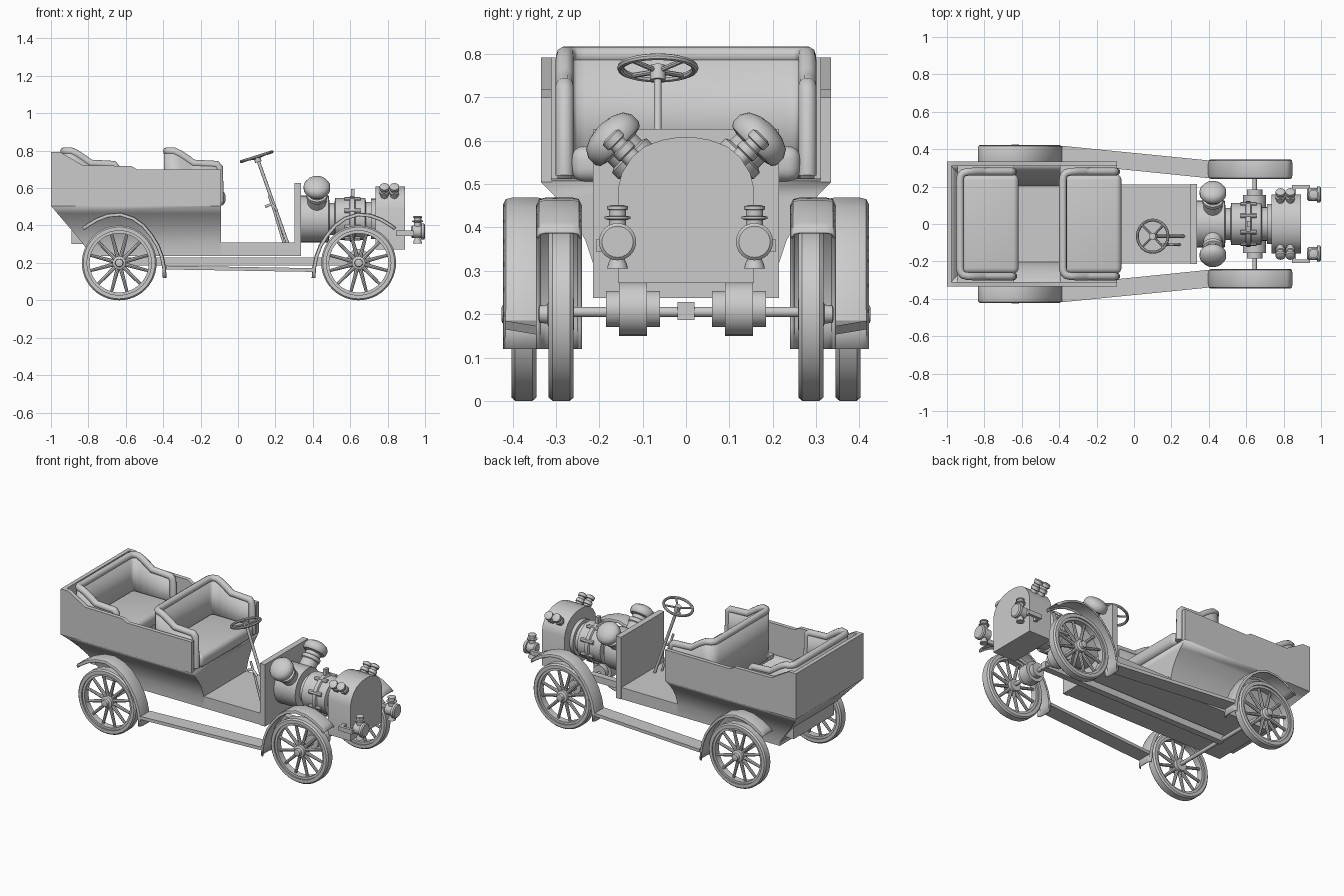
import bpy, bmesh, math
from mathutils import Vector, Matrix

if "Cube" in bpy.data.objects:
    bpy.data.objects.remove(bpy.data.objects["Cube"])


def finish(name, bm, angle=35):
    bmesh.ops.recalc_face_normals(bm, faces=bm.faces)
    me = bpy.data.meshes.new(name)
    bm.to_mesh(me)
    bm.free()
    me.shade_smooth()
    me.set_sharp_from_angle(angle=math.radians(angle))
    ob = bpy.data.objects.new(name, me)
    bpy.context.collection.objects.link(ob)
    return ob


def box(name, x, y, z, bevel=0, seg=4):
    bm = bmesh.new()
    bmesh.ops.create_cube(bm, size=1)
    for v in bm.verts:
        v.co = [(a[0] + a[1]) / 2 + c * (a[1] - a[0]) for a, c in zip((x, y, z), v.co)]
    if bevel:
        bmesh.ops.bevel(bm, geom=bm.edges[:], offset=bevel, segments=seg, profile=.5, affect='EDGES')
    return finish(name, bm)


def prism(name, pts, a, b, axis):
    """Extrude a flat outline; axis 'y' takes (x,z) points, 'x' takes (y,z)."""
    bm = bmesh.new()
    co = lambda p, t: (p[0], t, p[1]) if axis == 'y' else (t, p[0], p[1])
    lo, hi = [[bm.verts.new(co(p, t)) for p in pts] for t in (a, b)]
    bm.faces.new(lo)
    bm.faces.new(hi)
    for i in range(len(pts)):
        j = (i + 1) % len(pts)
        bm.faces.new((lo[i], lo[j], hi[j], hi[i]))
    return finish(name, bm)


def lathe(name, prof, origin, axis, n=24, ring=False):
    """Spin (radius, distance) points about an axis."""
    q = Vector(axis).to_track_quat('Z', 'Y')
    bm = bmesh.new()
    rows = [[bm.verts.new(Vector(origin) + q @ Vector((r * math.cos(k * math.tau / n),
             r * math.sin(k * math.tau / n), d))) for k in range(n)] for r, d in prof]
    pairs = list(zip(rows, rows[1:])) + ([(rows[-1], rows[0])] if ring else [])
    for a, b in pairs:
        for k in range(n):
            m = (k + 1) % n
            bm.faces.new((a[k], a[m], b[m], b[k]))
    if not ring:
        bm.faces.new(rows[0])
        bm.faces.new(rows[-1])
    return finish(name, bm)


def rod(name, a, b, r, r2=None, n=12):
    d = Vector(b) - Vector(a)
    return lathe(name, [(r, 0), (r if r2 is None else r2, d.length)], a, d, n)


def tube(name, pts, r):
    cu = bpy.data.curves.new(name, 'CURVE')
    cu.dimensions = '3D'
    cu.bevel_depth, cu.bevel_resolution, cu.use_fill_caps = r, 3, True
    sp = cu.splines.new('POLY')
    sp.points.add(len(pts) - 1)
    for p, c in zip(sp.points, pts):
        p.co = (*c, 1)
    ob = bpy.data.objects.new(name, cu)
    bpy.context.collection.objects.link(ob)
    bpy.ops.object.select_all(action='DESELECT')
    ob.select_set(True)
    bpy.context.view_layer.objects.active = ob
    bpy.ops.object.convert(target='MESH')
    return ob


def solidify(ob, t, offset):
    m = ob.modifiers.new('thickness', 'SOLIDIFY')
    m.thickness, m.offset = t, offset


def wheel(x, y, s):
    o = (x, y, .2)
    lathe('tyre', [(.172, -.029), (.192, -.029), (.2, -.02), (.2, .02), (.192, .029), (.172, .029)], o, (0, 1, 0), 48, True)
    lathe('rim', [(.158, -.02), (.174, -.02), (.174, .02), (.158, .02)], o, (0, 1, 0), 48, True)
    lathe('hub', [(.036, -.03), (.036, .026), (.022, .032), (.02, .05), (.014, .052)], o, (0, s, 0))
    for k in range(12):
        d = Vector((math.cos((k + .5) * math.pi / 6), 0, math.sin((k + .5) * math.pi / 6)))
        rod('spoke', Vector(o) + d * .03, Vector(o) + d * .165, .011, .008, 8)


def fender(name, path, y0, y1):
    bm = bmesh.new()
    rows = []
    for i, (x, z) in enumerate(path):
        a, b = path[max(i - 1, 0)], path[min(i + 1, len(path) - 1)]
        t = Vector((b[0] - a[0], b[1] - a[1])).normalized()
        n = Vector((-t.y, t.x)) if b[0] > a[0] else Vector((t.y, -t.x))
        rows.append([bm.verts.new((x - n.x * d, y, z - n.y * d)) for y, d in
                     ((y0, .016), (y0 + .006, .003), (y0 + .02, 0), (y1 - .02, 0), (y1 - .006, .003), (y1, .016))])
    for a, b in zip(rows, rows[1:]):
        for k in range(5):
            bm.faces.new((a[k], a[k + 1], b[k + 1], b[k]))
    solidify(finish(name, bm, 50), .006, 0)


# chassis: floor, firewall, drive shaft and axles
box('floor', (-.8, .32), (-.21, .21), (.237, .31))
box('firewall', (.302, .338), (-.215, .215), (.237, .627))
box('drive_shaft', (-.64, .66), (-.02, .02), (.187, .228))
rod('front_axle', (.645, -.33, .205), (.645, .33, .205), .012)
rod('rear_axle', (-.635, -.42, .205), (-.635, .42, .205), .012)

# tapering lower tub
bm = bmesh.new()
rings = []
for z, x, y in ((.24, -.785, .21), (.31, -.835, .212), (.37, -.885, .232), (.42, -.928, .26), (.465, -.966, .296), (.505, -1, .335)):
    rings.append([bm.verts.new(c) for c in ((x, -y, z), (-.09, -y, z), (-.09, y, z), (x, y, z))])
bm.faces.new(rings[0])
for a, b in zip(rings, rings[1:]):
    for k in range(4):
        m = (k + 1) % 4
        bm.faces.new((a[k], a[m], b[m], b[k]))
solidify(finish('lower_tub', bm), .012, -1)

# upper body walls
side = [(-1, .505), (-.09, .505), (-.09, .7), (-.54, .7), (-.57, .718), (-.83, .722), (-.95, .792), (-1, .792)]
for s in (1, -1):
    prism('side_wall', side, s * .31, s * .335, 'y')
box('rear_wall', (-1, -.975), (-.33, .33), (.505, .792))

# two seats with rolled wraparound backs
half = [(.3, .28, .71), (.285, .28, .727), (.16, .28, .733), (.135, .28, .752), (.09, .28, .782),
        (.06, .279, .797), (.035, .272, .797), (.024, .258, .797), (.02, .235, .797)]
for x0 in (-.95, -.4):
    path = [(x + x0, -y, z) for x, y, z in half] + [(x + x0, y, z) for x, y, z in reversed(half)]
    bm = bmesh.new()
    rows = [(bm.verts.new((x, y, .5)), bm.verts.new((x, y, z))) for x, y, z in path]
    for a, b in zip(rows, rows[1:]):
        bm.faces.new((a[0], b[0], b[1], a[1]))
    solidify(finish('seat_back', bm), .034, 0)
    tube('seat_roll', [(x0 + .305, -.28, .52)] + path + [(x0 + .305, .28, .52)], .021)
    box('seat_cushion', (x0 + .03, x0 + .333), (-.265, .265), (.505, .588), .03)
    box('seat_board', (x0 + .005, x0 + .308), (-.312, .312), (.485, .51))
    box('seat_base', (x0 + .06, x0 + .308), (-.2, .2), (.3, .5))

# steering wheel, column and lever
c = Vector((.1, -.065, .768))
n = Vector((-.3, 0, .954))
q = n.to_track_quat('Z', 'Y')
bm = bmesh.new()
lathe('steering_rim', [(.086 + .008 * math.cos(a), .008 * math.sin(a)) for a in [k * math.tau / 8 for k in range(8)]], c, n, 32, True)
bm.free()
for k in range(4):
    a = k * math.pi / 2 + math.pi / 4
    rod('steering_spoke', c - n * .008, c + q @ Vector((.083 * math.cos(a), .083 * math.sin(a), 0)), .006, n=8)
rod('steering_hub', c - n * .03, c + n * .005, .018)
rod('steering_column', c, (.265, -.065, .305), .009)
tube('hand_lever', [(.165, -.11, .56), (.19, -.11, .49), (.245, -.11, .305)], .007)
tube('lever_grip', [(.145, -.11, .5), (.18, -.11, .515), (.21, -.11, .48)], .008)

# engine barrel along the nose
lathe('engine_barrel', [(.125, .335), (.125, .485), (.085, .49), (.085, .515), (.112, .52), (.112, .595), (.122, .6), (.122, .622),
                        (.112, .627), (.112, .68), (.09, .685), (.09, .71), (.108, .712), (.108, .74)], (0, 0, .435), (1, 0, 0), 32)
box('barrel_lug', (.603, .622), (-.015, .015), (.54, .595))
for k in range(8):
    a = (k + .5) * math.tau / 8
    rod('barrel_bolt', (.57, .112 * math.cos(a), .435 + .112 * math.sin(a)), (.655, .112 * math.cos(a), .435 + .112 * math.sin(a)), .013, n=8)
for s in (1, -1):
    d = (0, s, 1)
    lathe('cylinder_head', [(.05, .1), (.05, .16), (.056, .165), (.056, .185), (.046, .19), (.046, .21), (.064, .215), (.071, .225),
                            (.071, .248), (.06, .266), (.035, .278), (.01, .282)], (.422, 0, .435), d)
    for x in (.783, .836):
        lathe('small_pipe', [(.021, .12), (.021, .19), (.026, .193), (.026, .21), (.02, .213), (.02, .225), (.026, .228),
                             (.026, .245), (.016, .25)], (x, 0, .435), d, 16)

# radiator with arched top
arch = [(.157, .272), (.157, .49), (.148, .525), (.125, .562), (.095, .587), (.055, .602), (.02, .608)]
prism('radiator', arch + [(-y, z) for y, z in reversed(arch)], .735, .893, 'x')

for s in (1, -1):
    # axle drums under the radiator
    for r, a, b in ((.062, .09, .155), (.042, .06, .185)):
        rod('axle_drum', (.645, s * a, .212), (.645, s * b, .212), r, n=24)
    # headlamps on brackets
    o = (.96, s * .158, .367)
    lathe('lamp_body', [(.025, -.035), (.034, -.028), (.034, .018), (.043, .02), (.043, .034), (.036, .04)], o, (1, 0, 0))
    lathe('lamp_chimney', [(.024, -.062), (.022, -.052), (.014, -.035), (.02, 0), (.02, .05), (.03, .053), (.03, .058),
                           (.02, .06), (.02, .073), (.024, .075), (.024, .082), (.012, .085)], o, (0, 0, 1), 16)
    box('lamp_bracket', (.845, .935), tuple(sorted((s * .19, s * .208))), (.345, .372))
    box('bracket_foot', (.845, .865), tuple(sorted((s * .15, s * .2))), (.345, .372))
    box('bracket_arm', (.925, .94), tuple(sorted((s * .15, s * .208))), (.345, .372))
    # wheels
    wheel(.645, s * .288, s)
    wheel(-.635, s * .374, s)
    # fenders
    arc = [(.397, .12), (.4, .175), (.412, .235), (.435, .295), (.47, .352), (.515, .405), (.57, .444), (.64, .466),
           (.71, .46), (.77, .437), (.815, .41), (.845, .388)]
    fender('front_fender', arc, s * .243 if s > 0 else -.343, .343 if s > 0 else -.243)
    fender('rear_fender', [(.012 - x, z) for x, z in arc], .322 if s > 0 else -.42, .42 if s > 0 else -.322)
    # slanted running board
    bm = bmesh.new()
    lo, hi = [[bm.verts.new((x, s * y, z + h)) for x, y, z in ((-.385, .325, .165), (.4, .245, .152), (.4, .34, .152), (-.385, .418, .165))]
              for h in (0, .02)]
    for f in [lo, hi] + [(lo[i], lo[i - 1], hi[i - 1], hi[i]) for i in range(4)]:
        bm.faces.new(f)
    finish('running_board', bm)
